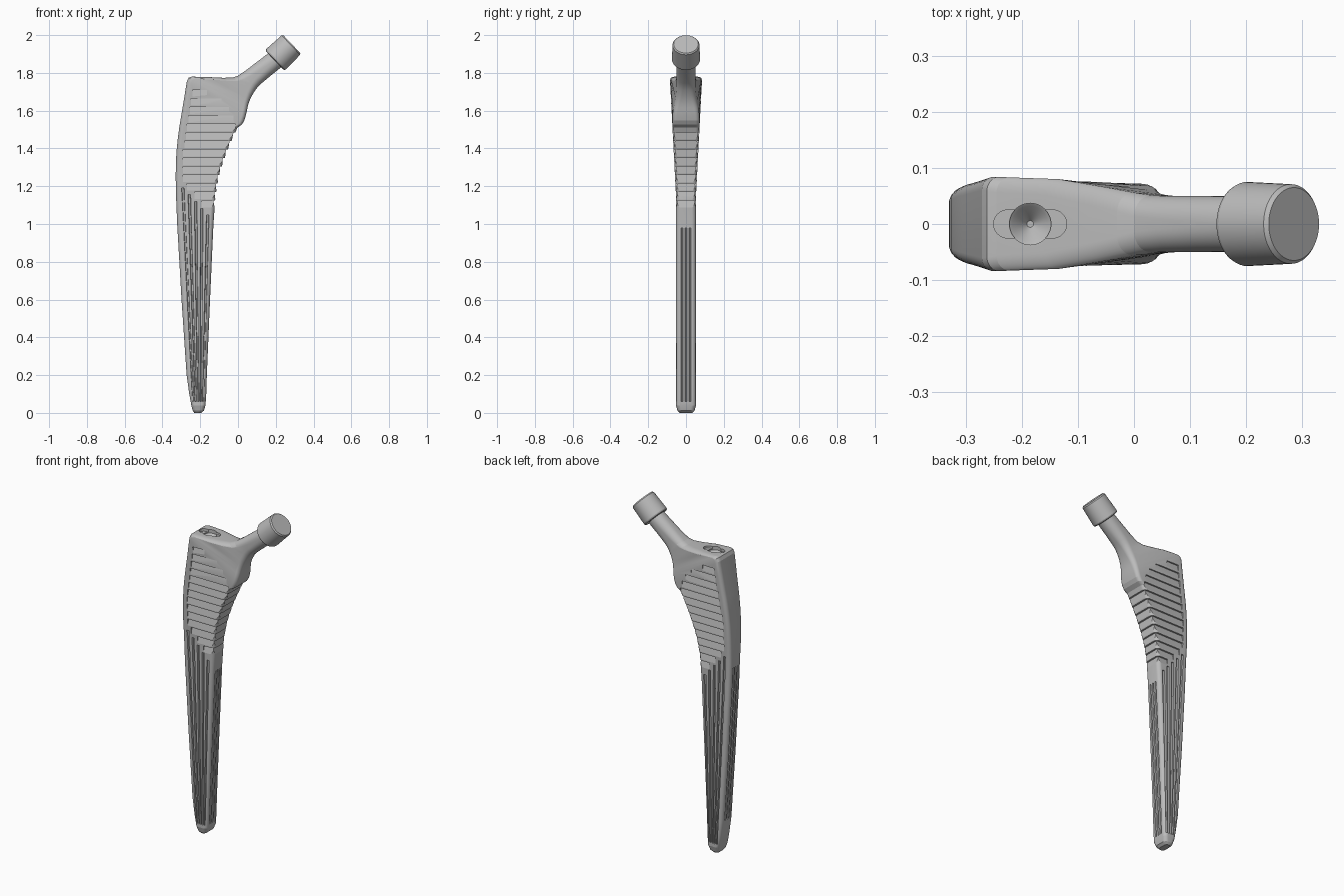
import bpy, bmesh, math
from mathutils import Vector, Matrix

cube = bpy.data.objects.get("Cube")
if cube:
    bpy.data.objects.remove(cube, do_unlink=True)

metal = bpy.data.materials.new("satin_grey_metal")
metal.use_nodes = True
grey = (0.5, 0.5, 0.5, 1)
metal.diffuse_color = grey
for node in metal.node_tree.nodes:
    if node.type == 'BSDF_PRINCIPLED':
        node.inputs["Base Color"].default_value = grey


def make_lofts(name, lofts):
    """One object holding several closed lofts, each a list of matching rings."""
    bm = bmesh.new()
    for rings in lofts:
        loops = [[bm.verts.new(p) for p in ring] for ring in rings]
        n = len(loops[0])
        for low, high in zip(loops, loops[1:]):
            for i in range(n):
                j = (i + 1) % n
                bm.faces.new((low[i], low[j], high[j], high[i]))
        bm.faces.new(loops[0][::-1])
        bm.faces.new(loops[-1])
    bmesh.ops.recalc_face_normals(bm, faces=bm.faces)
    mesh = bpy.data.meshes.new(name)
    bm.to_mesh(mesh)
    bm.free()
    mesh.materials.append(metal)
    obj = bpy.data.objects.new(name, mesh)
    bpy.context.collection.objects.link(obj)
    return obj


def circle(radius, z, count=48):
    return [Vector((radius * math.cos(math.tau * i / count),
                    radius * math.sin(math.tau * i / count), z)) for i in range(count)]


def half_depth(z):
    """Half thickness of the stem, rounded off at the tip."""
    return 0.053 + 0.052 * max(0, z - 1.15) - 0.018 * max(0, 1 - z / 0.035) ** 2


def section(xl, zl, xr, zr, hl, hr, radius):
    """Rounded section from a lateral point to a medial point."""
    left, right = Vector((xl, 0, zl)), Vector((xr, 0, zr))
    half = (right - left).length / 2
    along = (right - left).normalized()
    mid = (left + right) / 2
    r = min(radius, half * 0.97, hl * 0.97, hr * 0.97)
    ring = []
    for k, (sa, sy) in enumerate(((1, 1), (-1, 1), (-1, -1), (1, -1))):
        h = hr if sa > 0 else hl
        for i in range(9):
            t = math.pi / 2 * (k + i / 8)
            a = sa * (half - r) + r * math.cos(t)
            ring.append(mid + along * a + Vector((0, sy * (h - r) + r * math.sin(t), 0)))
    return ring


# Stem outline: height, lateral x, medial x
stem = [(0, -.232, -.195), (.012, -.24, -.18), (.04, -.247, -.172), (.1, -.258, -.168),
        (.2, -.272, -.165), (.6, -.299, -.148), (1, -.322, -.13), (1.15, -.328, -.119),
        (1.25, -.33, -.102), (1.31, -.329, -.084), (1.38, -.326, -.06),
        (1.45, -.319, -.03), (1.51, -.311, -.003)]
# Shoulder and neck: lateral x and z, medial x and z, half depths
neck = [(-.306, 1.54, .02, 1.526, .073, .072), (-.296, 1.6, .033, 1.547, .076, .072),
        (-.283, 1.68, .04, 1.57, .08, .071), (-.271, 1.755, .046, 1.595, .084, .068),
        (-.262, 1.774, .05, 1.615, .084, .064), (-.245, 1.78, .055, 1.635, .083, .06),
        (-.16, 1.778, .063, 1.657, .08, .056), (-.08, 1.774, .074, 1.68, .066, .053),
        (-.03, 1.775, .09, 1.706, .056, .051), (0, 1.785, .105, 1.726, .051, .05),
        (.04, 1.812, .125, 1.745, .05, .05), (.1, 1.858, .174, 1.786, .05, .05),
        (.17, 1.911, .24, 1.839, .05, .05)]


def edge_x(z, column):
    """Lateral (1) or medial (2) edge of the stem at a height."""
    for a, b in zip(stem, stem[1:]):
        if z <= b[0]:
            t = (z - a[0]) / (b[0] - a[0])
            return a[column] + t * (b[column] - a[column])
    return stem[-1][column]


rings = [section(xl, z, xr, z, half_depth(z), half_depth(z), 0.022) for z, xl, xr in stem]
for i, row in enumerate(neck):
    rings.append(section(*row, 0.022 + 0.027 * (i / (len(neck) - 1)) ** 2))
body = make_lofts("stem_and_neck", [rings])

# Stepped ledges on the broad faces and down the medial edge
face_steps, medial_steps = [], []
PITCH, DROP, CUT = 0.045, 0.042, 0.01


def ledge(surface, z):
    """Wedge profile as (outward, height) pairs."""
    return [(surface(z) - CUT, z), (surface(z) + 0.04, z),
            (surface(z) + 0.04, z - DROP), (surface(z - DROP) + 0.001, z - DROP)]


for i in range(14):
    z = 1.71 - i * PITCH
    start = max(-0.29 + max(0, z - 1.4) * 0.16, -0.3 + (1.25 - z) * 0.88)
    end = 0.1
    if z > 1.5:
        end = -0.25 + 0.24 * math.sqrt(1 - ((z - 1.5) / 0.225) ** 2)
    for side in (1, -1):
        face_steps.append([[Vector((x, side * o, h)) for o, h in ledge(half_depth, z)]
                           for x in (start, end)])
    if z < 1.5:
        profile = ledge(lambda h: edge_x(h, 2), z)
        medial_steps.append([[Vector((o, y, h)) for o, h in profile] for y in (-0.2, 0.2)])

# Lengthwise flutes on the faces and on both narrow edges
flutes = []
GROOVE = ((-1, 0.012), (1, 0.012), (0.4, -0.009), (-0.4, -0.009))


def span(f, z):
    return edge_x(z, 1) + f * (edge_x(z, 2) - edge_x(z, 1))


for f in (0.17, 0.335, 0.5, 0.665, 0.83):
    top = 1.2 - (span(f, 1.1) + 0.3) * 1.07
    for side in (1, -1):
        flutes.append([[Vector((span(f, z) + u * w, side * (half_depth(z) + v), z))
                        for u, v in GROOVE] for z, w in ((0.06, 0.006), (top, 0.011))])
for column, side, low, top in ((1, -1, 0.2, 1.12), (2, 1, 0.06, 0.98)):
    for y in (-0.021, 0, 0.021):
        flutes.append([[Vector((edge_x(z, column) + side * v, y + u * 0.007, z))
                        for u, v in GROOVE] for z in (low, top)])

# Instrument slot and conical socket in the shoulder
HOLE = Vector((-0.185, 0, 0))
slot = [[HOLE + p + Vector((0.04 if p.x > 0 else -0.04, 0, 0))
         for p in circle(0.025, z, 46)] for z in (1.764, 1.83)]
socket = [[HOLE + p for p in circle(r, z)]
          for r, z in ((0.006, 1.722), (0.032, 1.754), (0.037, 1.758), (0.037, 1.84))]

cutters = [make_lofts("face_step_cutter", face_steps),
           make_lofts("medial_step_cutter", medial_steps),
           make_lofts("flute_cutter", flutes),
           make_lofts("slot_cutter", [slot]),
           make_lofts("socket_cutter", [socket])]
for cutter in cutters:
    cutter.hide_render = True
    mod = body.modifiers.new(cutter.name, 'BOOLEAN')
    mod.operation = 'DIFFERENCE'
    mod.solver = 'EXACT'
    mod.object = cutter

# Bake the cuts, then drop the cutters
bpy.context.view_layer.update()
graph = bpy.context.evaluated_depsgraph_get()
carved = bpy.data.meshes.new_from_object(body.evaluated_get(graph))
body.modifiers.clear()
body.data = carved
carved.materials.clear()
carved.materials.append(metal)
for face in carved.polygons:
    face.material_index = 0
for cutter in cutters:
    bpy.data.objects.remove(cutter, do_unlink=True)

# Tapered head trunnion at the end of the neck
head = make_lofts("neck_trunnion", [[circle(r, z) for r, z in (
    (0.066, -0.125), (0.072, -0.122), (0.075, -0.115), (0.071, -0.007), (0.065, 0))]])
axis = Vector((0.724, 0, 0.69))
head.data.transform(Matrix.Translation((0.285, 0, 1.952))
                    @ axis.to_track_quat('Z', 'Y').to_matrix().to_4x4())

# Smooth shading with crisp ledges
bpy.ops.object.select_all(action='DESELECT')
for obj in (body, head):
    obj.select_set(True)
bpy.context.view_layer.objects.active = body
bpy.ops.object.shade_smooth_by_angle(angle=math.radians(12.5))
